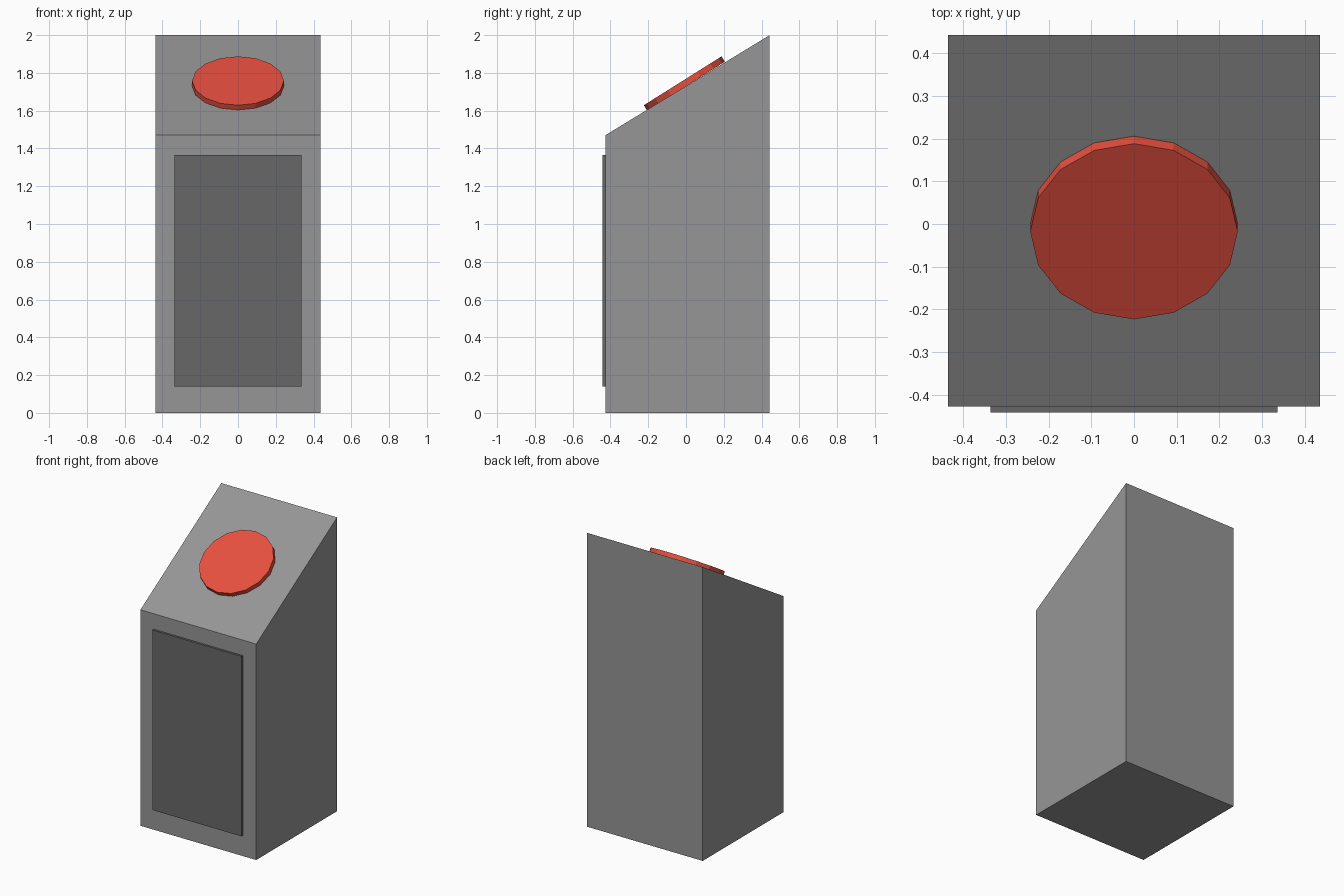
import bpy, bmesh, math
from mathutils import Matrix, Vector

if "Cube" in bpy.data.objects:
    bpy.data.objects.remove(bpy.data.objects["Cube"])

HALF_W = 0.436
FRONT, BACK = -0.427, 0.443
Z_FRONT, Z_BACK = 1.47, 2.0
SLOPE = math.atan2(Z_BACK - Z_FRONT, BACK - FRONT)


def make_object(name, bm, color):
    bmesh.ops.recalc_face_normals(bm, faces=bm.faces)
    mesh = bpy.data.meshes.new(name)
    bm.to_mesh(mesh)
    bm.free()
    obj = bpy.data.objects.new(name, mesh)
    bpy.context.collection.objects.link(obj)
    mat = bpy.data.materials.new(name + "_color")
    mat.diffuse_color = (*color, 1)
    mat.use_nodes = True
    mat.node_tree.nodes["Principled BSDF"].inputs["Base Color"].default_value = mat.diffuse_color
    mesh.materials.append(mat)
    return obj


# Pedestal: side profile extruded across the width
bm = bmesh.new()
profile = [(FRONT, 0), (BACK, 0), (BACK, Z_BACK), (FRONT, Z_FRONT)]
side = bm.faces.new([bm.verts.new((-HALF_W, y, z)) for y, z in profile])
ext = bmesh.ops.extrude_face_region(bm, geom=[side], use_keep_orig=True)
new_verts = [g for g in ext["geom"] if isinstance(g, bmesh.types.BMVert)]
bmesh.ops.translate(bm, verts=new_verts, vec=(2 * HALF_W, 0, 0))
make_object("pedestal", bm, (0.304, 0.304, 0.304))

# Raised front panel
bm = bmesh.new()
bmesh.ops.create_cube(bm, size=1, matrix=Matrix.Translation((0, FRONT - 0.0075, 0.7525))
                      @ Matrix.Diagonal((0.672, 0.015, 1.225, 1)))
make_object("front_panel", bm, (0.137, 0.137, 0.137))

# Push button lying on the sloped top, tilted very slightly more than the slope
thick, tilt = 0.033, SLOPE + math.radians(0.8)
surface = Vector((0, 0, Z_FRONT - FRONT * math.tan(SLOPE)))
normal = Vector((0, -math.sin(tilt), math.cos(tilt)))
bm = bmesh.new()
bmesh.ops.create_cone(bm, cap_ends=True, segments=16, radius1=0.243, radius2=0.243, depth=thick,
                      matrix=Matrix.Translation(surface + normal * thick / 2)
                      @ Matrix.Rotation(tilt, 4, 'X'))
make_object("button", bm, (0.8, 0.08, 0.05))
